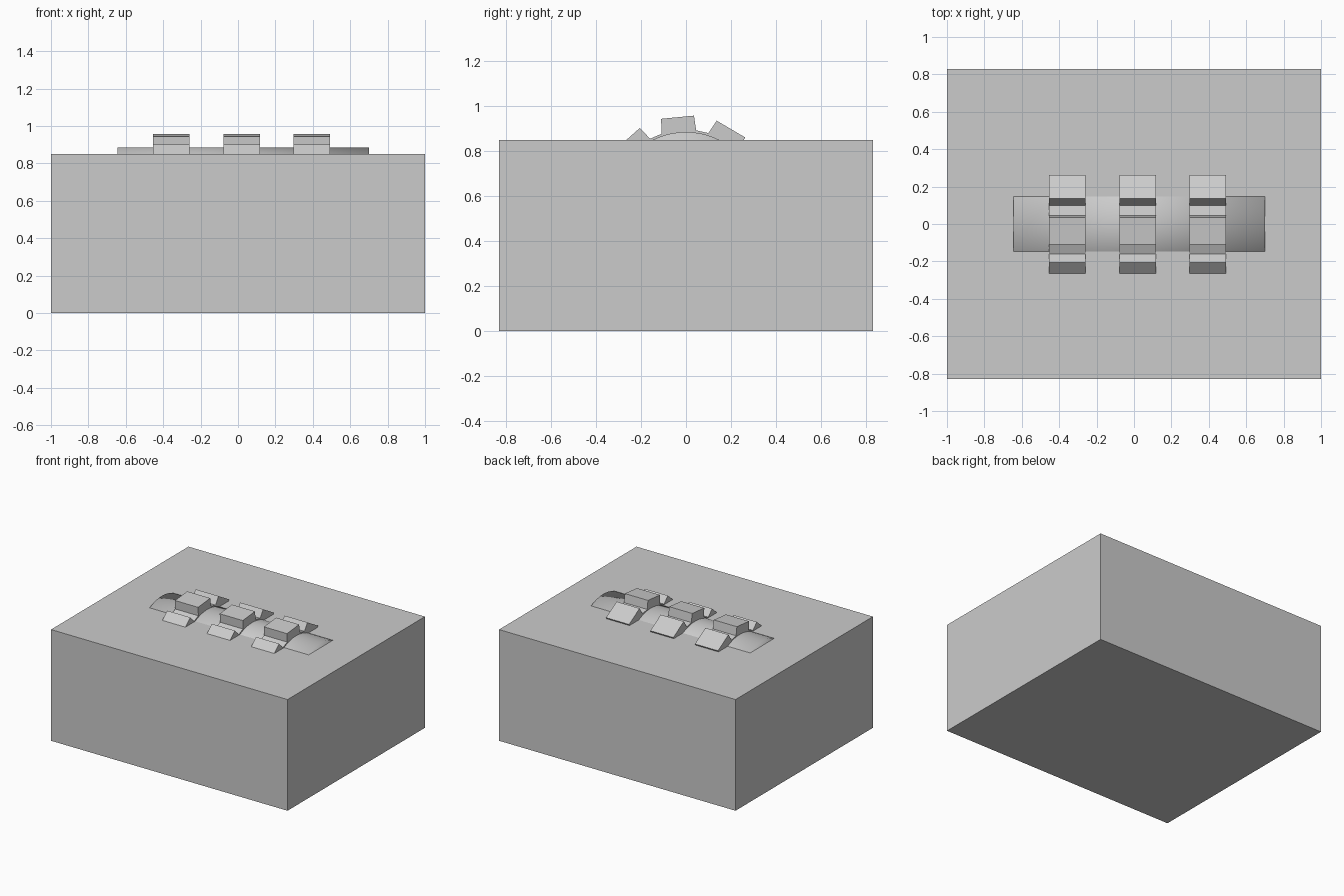
import bpy, bmesh
from math import sin, cos, radians, pi

if "Cube" in bpy.data.objects:
    bpy.data.objects.remove(bpy.data.objects["Cube"])

AXLE_Z = 0.559


def new_object(name, bm):
    bmesh.ops.recalc_face_normals(bm, faces=bm.faces)
    mesh = bpy.data.meshes.new(name)
    bm.to_mesh(mesh)
    bm.free()
    ob = bpy.data.objects.new(name, mesh)
    bpy.context.collection.objects.link(ob)
    return ob


# housing block
bpy.ops.mesh.primitive_cube_add(size=1, location=(0, 0, 0.425))
housing = bpy.context.object
housing.name = "housing"
housing.scale = (2, 1.66, 0.85)

# roller, mostly sunk in the housing, smooth all over
bpy.ops.mesh.primitive_cylinder_add(vertices=64, radius=0.326, depth=1.345,
                                    location=(0.0275, 0, AXLE_Z), rotation=(0, pi / 2, 0))
roller = bpy.context.object
roller.name = "roller"
bpy.ops.object.shade_smooth()


# ten-toothed wheel: angles measured from straight up, towards +y
def toothed_wheel(name, x, width=0.195, teeth=10, root=0.336, tip=0.4):
    bm = bmesh.new()
    ring = []
    for i in range(teeth):
        mid = -5.5 + i * 360 / teeth
        for r, off in ((root, -13.2), (tip, -10.6), (tip, 10.6), (root, 13.2)):
            a = radians(mid + off)
            ring.append(bm.verts.new((x - width / 2, r * sin(a), AXLE_Z + r * cos(a))))
    face = bm.faces.new(ring)
    out = bmesh.ops.extrude_face_region(bm, geom=[face])
    moved = [g for g in out["geom"] if isinstance(g, bmesh.types.BMVert)]
    bmesh.ops.translate(bm, verts=moved, vec=(width, 0, 0))
    return new_object(name, bm)


for n, x in enumerate((-0.3575, 0.0205, 0.3945), 1):
    toothed_wheel(f"toothed_wheel_{n}", x)
